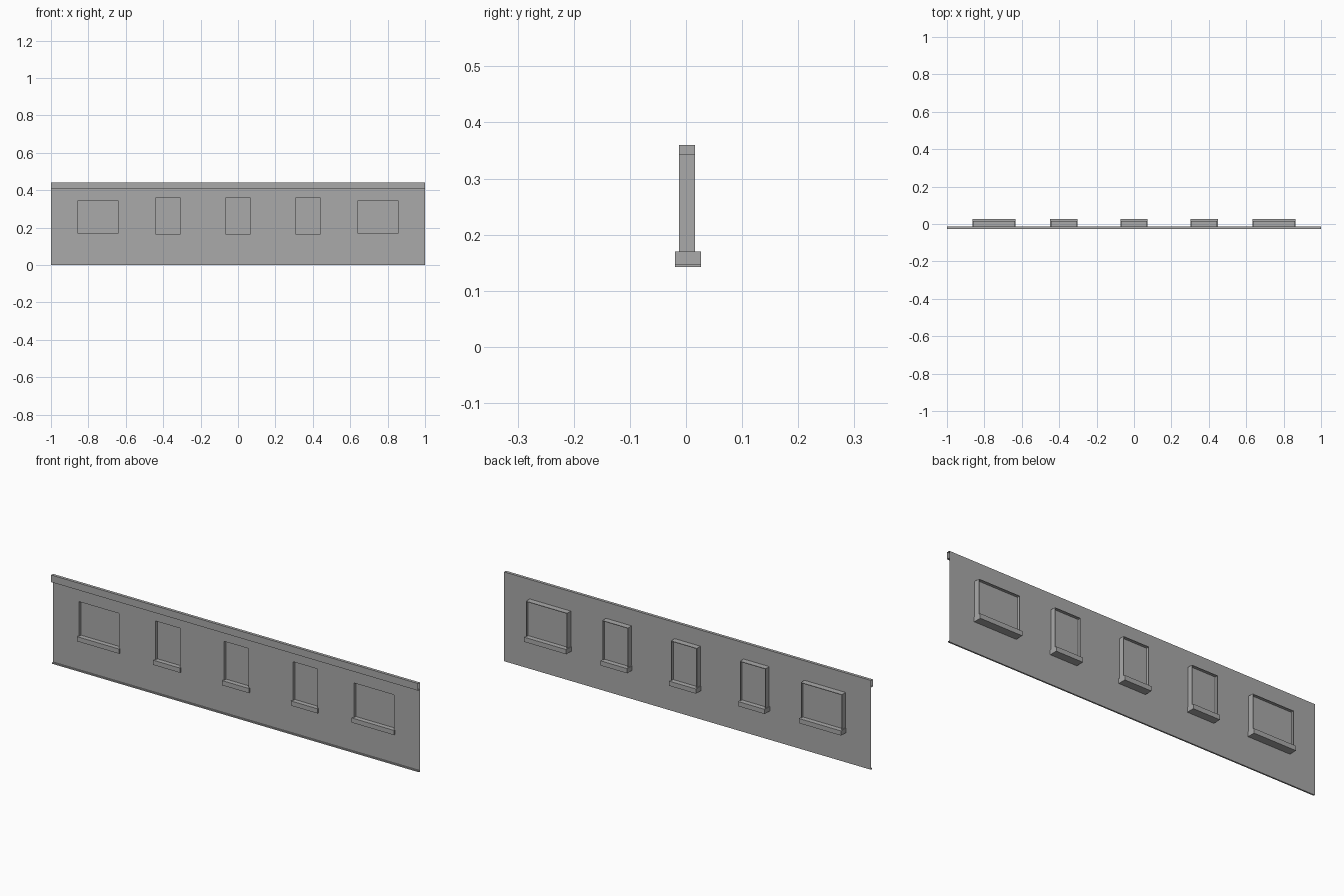
import bpy
import bmesh

old = bpy.data.objects.get("Cube")
if old:
    bpy.data.objects.remove(old, do_unlink=True)

# The one flat colour
grey = bpy.data.materials.new("plain_grey")
grey.use_nodes = True
colour = (0.40, 0.40, 0.40, 1)
grey.diffuse_color = colour
grey.node_tree.nodes["Principled BSDF"].inputs["Base Color"].default_value = colour

WALL_Y, HEIGHT, RIM = -0.0125, 0.44, 0.003
FRAME_BACK, PANE_Y = 0.016, 0.003

# Each window: name, centre x, half width, bottom z, top z
windows = [("middle", 0, 0.067, 0.165, 0.357)]
for side, s in (("left", 1), ("right", -1)):
    windows.append((side + "_inner", s * 0.375, 0.067, 0.165, 0.357))
    windows.append((side + "_outer", s * 0.749, 0.109, 0.17, 0.341))
windows.sort(key=lambda w: w[1])


def finish(name, bm):
    mesh = bpy.data.meshes.new(name)
    bm.to_mesh(mesh)
    bm.free()
    mesh.materials.append(grey)
    obj = bpy.data.objects.new(name, mesh)
    bpy.context.collection.objects.link(obj)
    return obj


def face(bm, points):
    bm.faces.new([bm.verts.new(p) for p in points])


def panel(bm, x0, x1, z0, z1, y):
    """Upright rectangle facing the front."""
    face(bm, [(x0, y, z0), (x1, y, z0), (x1, y, z1), (x0, y, z1)])


def box(name, x0, x1, y0, y1, z0, z1):
    bm = bmesh.new()
    bmesh.ops.create_cube(bm, size=1)
    bmesh.ops.scale(bm, vec=(x1 - x0, y1 - y0, z1 - z0), verts=bm.verts)
    bmesh.ops.translate(bm, vec=((x0 + x1) / 2, (y0 + y1) / 2, (z0 + z1) / 2), verts=bm.verts)
    return finish(name, bm)


def trim(name, profile):
    """Open-ended strip along the wall; profile is (y, z) points."""
    bm = bmesh.new()
    for (ya, za), (yb, zb) in zip(profile, profile[1:]):
        face(bm, [(-1, ya, za), (1, ya, za), (1, yb, zb), (-1, yb, zb)])
    bmesh.ops.remove_doubles(bm, verts=bm.verts, dist=1e-5)
    return finish(name, bm)


# Thin wall sheet with window openings
bm = bmesh.new()
edge = -1
for _, cx, half, z0, z1 in windows:
    panel(bm, edge, cx - half, 0, HEIGHT, WALL_Y)
    panel(bm, cx - half, cx + half, 0, z0, WALL_Y)
    panel(bm, cx - half, cx + half, z1, HEIGHT, WALL_Y)
    edge = cx + half
panel(bm, edge, 1, 0, HEIGHT, WALL_Y)
bmesh.ops.remove_doubles(bm, verts=bm.verts, dist=1e-5)
finish("wall", bm)

# Folded strips along the top and foot of the wall
trim("top_strip", [(WALL_Y, 0.405), (-0.027, 0.405), (-0.027, HEIGHT), (WALL_Y, HEIGHT)])
trim("foot_strip", [(WALL_Y, 0), (-0.02, 0), (-0.02, 0.006), (WALL_Y, 0.006)])

# Windows: thin surround, set-back pane and projecting sill
for name, cx, half, z0, z1 in windows:
    l, r = cx - half, cx + half
    box(name + "_jamb_a", l - RIM, l, WALL_Y, FRAME_BACK, z0, z1)
    box(name + "_jamb_b", r, r + RIM, WALL_Y, FRAME_BACK, z0, z1)
    box(name + "_head", l - RIM, r + RIM, WALL_Y, FRAME_BACK, z1, z1 + RIM)
    bm = bmesh.new()
    panel(bm, l, r, z0, z1, PANE_Y)
    finish(name + "_pane", bm)
    box(name + "_sill", l - 0.006, r + 0.006, -0.02, 0.027, z0 - 0.023, z0)
